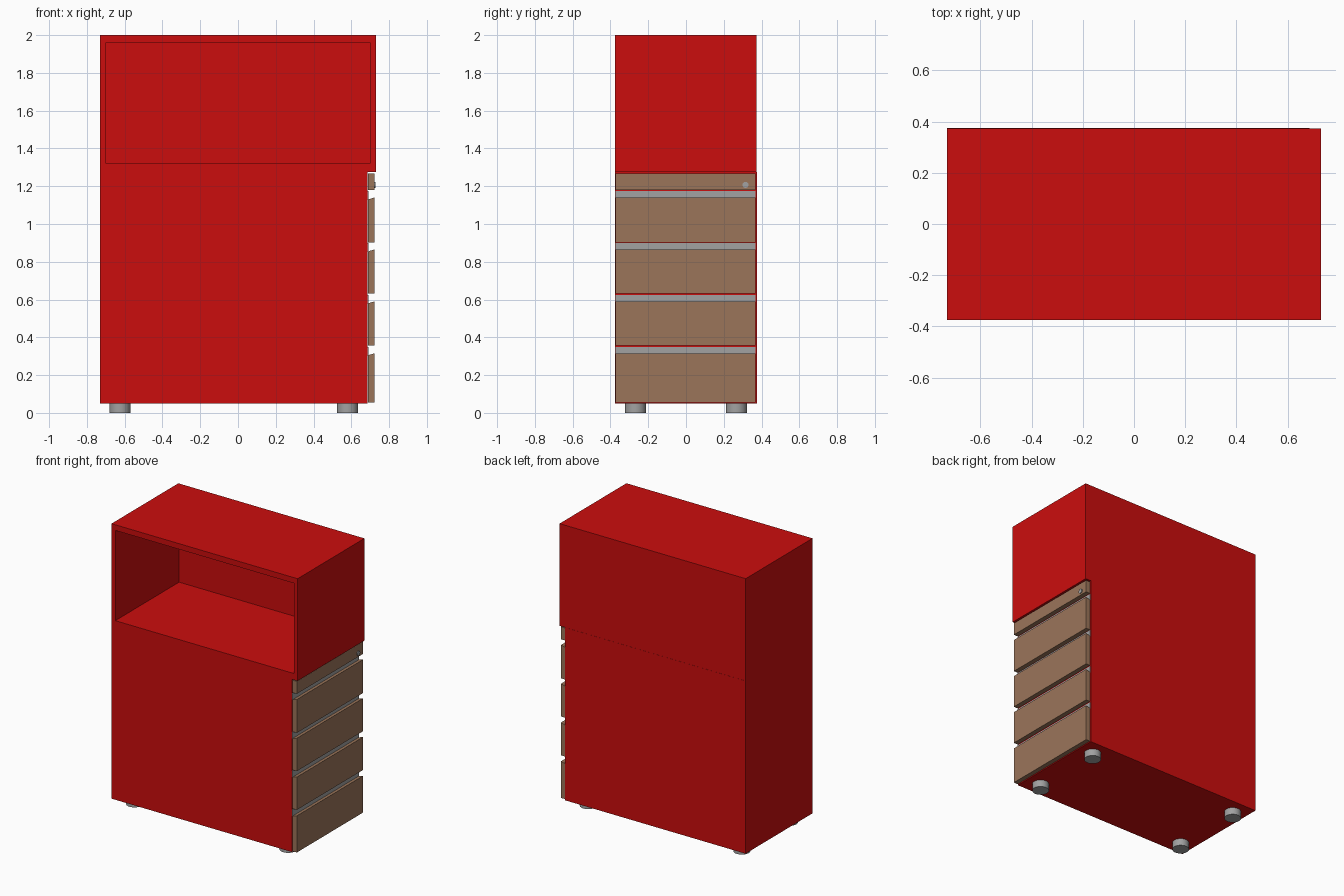
import bpy, bmesh, math
from mathutils import Matrix

if "Cube" in bpy.data.objects:
    bpy.data.objects.remove(bpy.data.objects["Cube"])


def material(name, rgb):
    m = bpy.data.materials.new(name)
    m.diffuse_color = (*rgb, 1)
    m.use_nodes = True
    m.node_tree.nodes["Principled BSDF"].inputs["Base Color"].default_value = m.diffuse_color
    return m


RED = material("red lacquer", (0.60, 0.004, 0.004))
WOOD = material("brown wood", (0.33, 0.178, 0.102))
GREY = material("grey metal", (0.36, 0.36, 0.36))


def finish(name, bm, mat):
    bmesh.ops.recalc_face_normals(bm, faces=bm.faces[:])
    mesh = bpy.data.meshes.new(name)
    bm.to_mesh(mesh)
    bm.free()
    mesh.materials.append(mat)
    ob = bpy.data.objects.new(name, mesh)
    bpy.context.collection.objects.link(ob)
    return ob


def box_mesh(x, y, z):
    bm = bmesh.new()
    bmesh.ops.create_cube(bm, size=1)
    for v in bm.verts:
        v.co = [(a + b) / 2 + c * (b - a) for c, (a, b) in zip(v.co, (x, y, z))]
    return bm


def extrude_y(name, profile, y0, y1, mat):
    """Extrude an (x, z) outline along y."""
    bm = bmesh.new()
    face = bm.faces.new([bm.verts.new((x, y0, z)) for x, z in profile])
    ext = bmesh.ops.extrude_face_region(bm, geom=[face])["geom"]
    bmesh.ops.translate(bm, vec=(0, y1 - y0, 0),
                        verts=[g for g in ext if isinstance(g, bmesh.types.BMVert)])
    return finish(name, bm, mat)


def cylinder(name, centre, radius, depth, mat, axis="Z"):
    bm = bmesh.new()
    rot = Matrix.Rotation(math.pi / 2, 4, "Y") if axis == "X" else Matrix()
    bmesh.ops.create_cone(bm, cap_ends=True, segments=32, radius1=radius,
                          radius2=radius, depth=depth,
                          matrix=Matrix.Translation(centre) @ rot)
    ob = finish(name, bm, mat)
    bpy.ops.object.select_all(action="DESELECT")
    ob.select_set(True)
    bpy.context.view_layer.objects.active = ob
    bpy.ops.object.shade_smooth_by_angle(angle=math.radians(40))


# Lower carcass, set back on the drawer side
finish("lower_carcass", box_mesh((-0.73, 0.685), (-0.375, 0.375), (0.05, 1.275)), RED)

# Upper cabinet with an open niche in its front
bm = box_mesh((-0.73, 0.73), (-0.375, 0.374), (1.275, 2.0))
bm.normal_update()
front = min(bm.faces, key=lambda f: f.normal.y)
bmesh.ops.inset_individual(bm, faces=[front], thickness=0.03)
for v in front.verts:
    v.co.x = math.copysign(0.70, v.co.x)
    v.co.z = 1.96 if v.co.z > 1.6 else 1.32
hole = bmesh.ops.extrude_face_region(bm, geom=[front])["geom"]
bmesh.ops.translate(bm, vec=(0, 0.715, 0),
                    verts=[g for g in hole if isinstance(g, bmesh.types.BMVert)])
if front.is_valid:
    bmesh.ops.delete(bm, geom=[front], context="FACES_ONLY")
finish("upper_niche", bm, RED)

# Drawer fronts with a top edge sloping inwards as a finger grip
drawers = [(0.055, 0.315), (0.357, 0.59), (0.632, 0.865), (0.903, 1.14), (1.18, 1.268)]
for i, (z0, z1) in enumerate(drawers):
    last = i == len(drawers) - 1
    slope = 0.0 if last else 0.01
    extrude_y(f"drawer_front_{i + 1}",
              [(0.688, z0), (0.722, z0), (0.722, z1), (0.688, z1 - slope)],
              -0.372, 0.369, WOOD)
    if not last:
        # Metal grip strip behind each gap
        top = z1 + 0.035
        extrude_y(f"grip_strip_{i + 1}",
                  [(0.680, z1 - 0.012), (0.690, z1 - 0.009), (0.690, top), (0.680, top)],
                  -0.372, 0.369, GREY)

# Lock on the top drawer
cylinder("lock", (0.722, 0.315, 1.207), 0.016, 0.012, GREY, "X")

# Feet
for sx, x in (("left", -0.625), ("right", 0.58)):
    for sy, y in (("front", -0.267), ("back", 0.267)):
        cylinder(f"foot_{sx}_{sy}", (x, y, 0.026), 0.055, 0.052, GREY)
